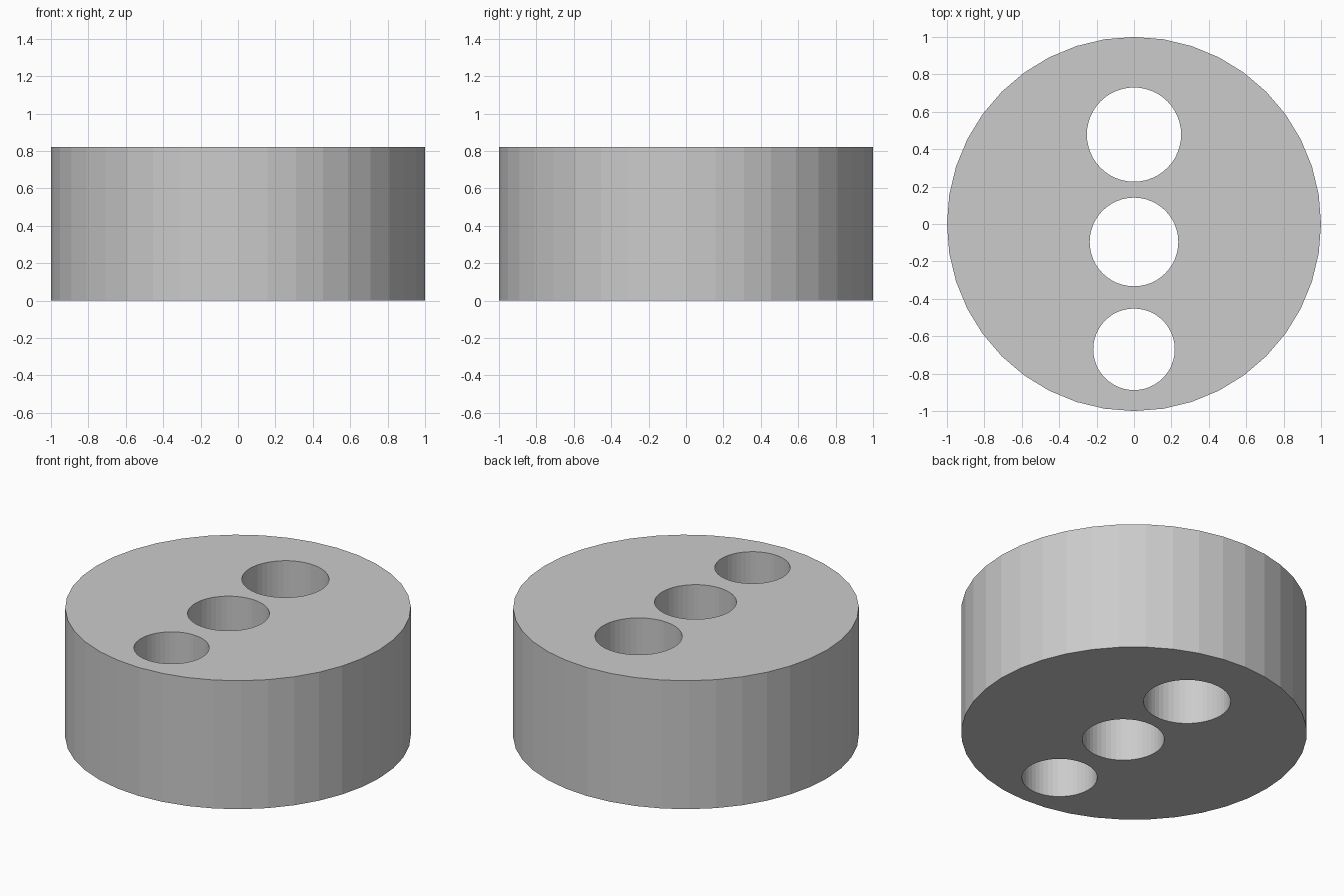
import bpy

if "Cube" in bpy.data.objects:
    bpy.data.objects.remove(bpy.data.objects["Cube"])

HEIGHT = 0.82


def cylinder(name, radius, depth, centre, sides):
    bpy.ops.mesh.primitive_cylinder_add(
        vertices=sides, radius=radius, depth=depth,
        location=(centre[0], centre[1], HEIGHT / 2))
    obj = bpy.context.object
    obj.name = name
    return obj


# Thick faceted disc
disc = cylinder("disc_body", 1.0, HEIGHT, (0, 0), 40)

# Row of three through holes, growing toward the back
holes = [(0.0, 0.478, 0.252), (0.0, -0.096, 0.237), (0.0, -0.67, 0.218)]
for i, (x, y, radius) in enumerate(holes):
    cutter = cylinder(f"hole_cutter_{i + 1}", radius, HEIGHT + 0.4, (x, y), 48)
    cut = disc.modifiers.new(f"hole_{i + 1}", 'BOOLEAN')
    cut.operation = 'DIFFERENCE'
    cut.solver = 'EXACT'
    cut.object = cutter
    bpy.context.view_layer.objects.active = disc
    bpy.ops.object.modifier_apply(modifier=cut.name)
    bpy.data.objects.remove(cutter, do_unlink=True)
